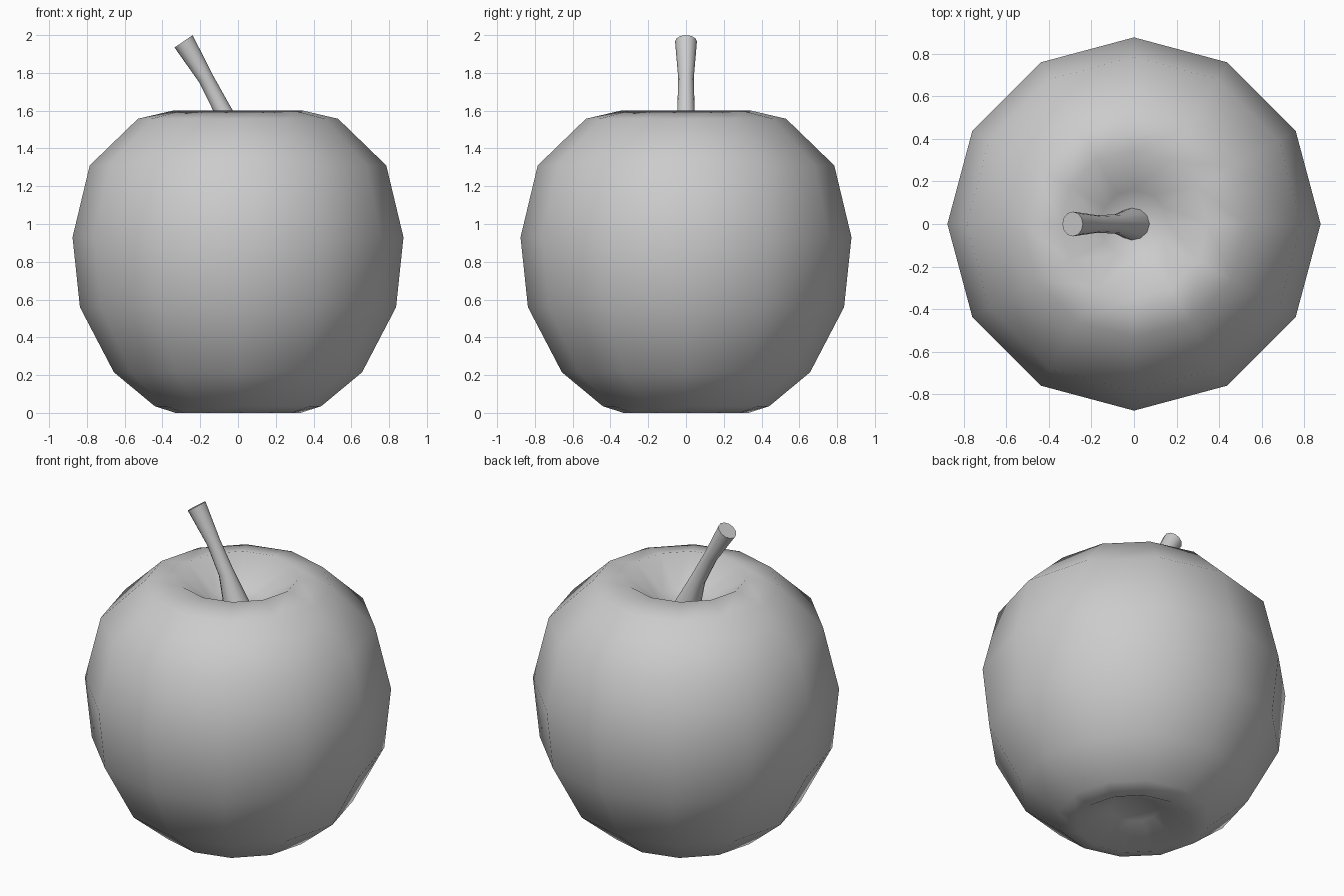
import bpy, bmesh, math
from mathutils import Vector, Matrix

if "Cube" in bpy.data.objects:
    bpy.data.objects.remove(bpy.data.objects["Cube"])


def loft(name, rings, sides, cap_start=None, cap_end=None):
    """Skin circles given as (centre, radius, tilt); caps are fan points or flat faces."""
    bm = bmesh.new()
    loops = []
    for centre, radius, tilt in rings:
        turn = Matrix.Rotation(tilt, 3, 'Y')
        loops.append([bm.verts.new(Vector(centre) + turn @ Vector((
            radius * math.cos(math.tau * i / sides),
            radius * math.sin(math.tau * i / sides), 0))) for i in range(sides)])
    for a, b in zip(loops, loops[1:]):
        for i in range(sides):
            j = (i + 1) % sides
            bm.faces.new((a[i], a[j], b[j], b[i]))
    for loop, cap in ((loops[0], cap_start), (loops[-1], cap_end)):
        if cap is None:
            bm.faces.new(loop)
        else:
            tip = bm.verts.new(cap)
            for i in range(sides):
                bm.faces.new((loop[i], loop[(i + 1) % sides], tip))
    bmesh.ops.recalc_face_normals(bm, faces=bm.faces)
    mesh = bpy.data.meshes.new(name)
    bm.to_mesh(mesh)
    bm.free()
    obj = bpy.data.objects.new(name, mesh)
    bpy.context.collection.objects.link(obj)
    return obj


# Fruit body: twelve-sided lathe with a dimple at each end
profile = [(0.14, 0.10), (0.33, 0.0), (0.44, 0.035), (0.657, 0.215), (0.837, 0.56),
           (0.876, 0.93), (0.785, 1.31), (0.53, 1.557), (0.345, 1.6), (0.16, 1.45)]
body = loft("apple_body", [((0, 0, z), r, 0) for r, z in profile], 12,
            (0, 0, 0.10), (0, 0, 1.41))
body.data.shade_smooth()

# Stem: leaning tube, flared at both ends, flat cut on top
stem = loft("stem", [((0.0, 0, 1.40), 0.08, -0.25),
                     ((-0.08, 0, 1.6), 0.046, -0.42),
                     ((-0.17, 0, 1.77), 0.041, -0.50),
                     ((-0.288, 0, 1.967), 0.058, -0.60)], 12)
bpy.context.view_layer.objects.active = stem
stem.select_set(True)
bpy.ops.object.shade_smooth_by_angle(angle=math.radians(50))
